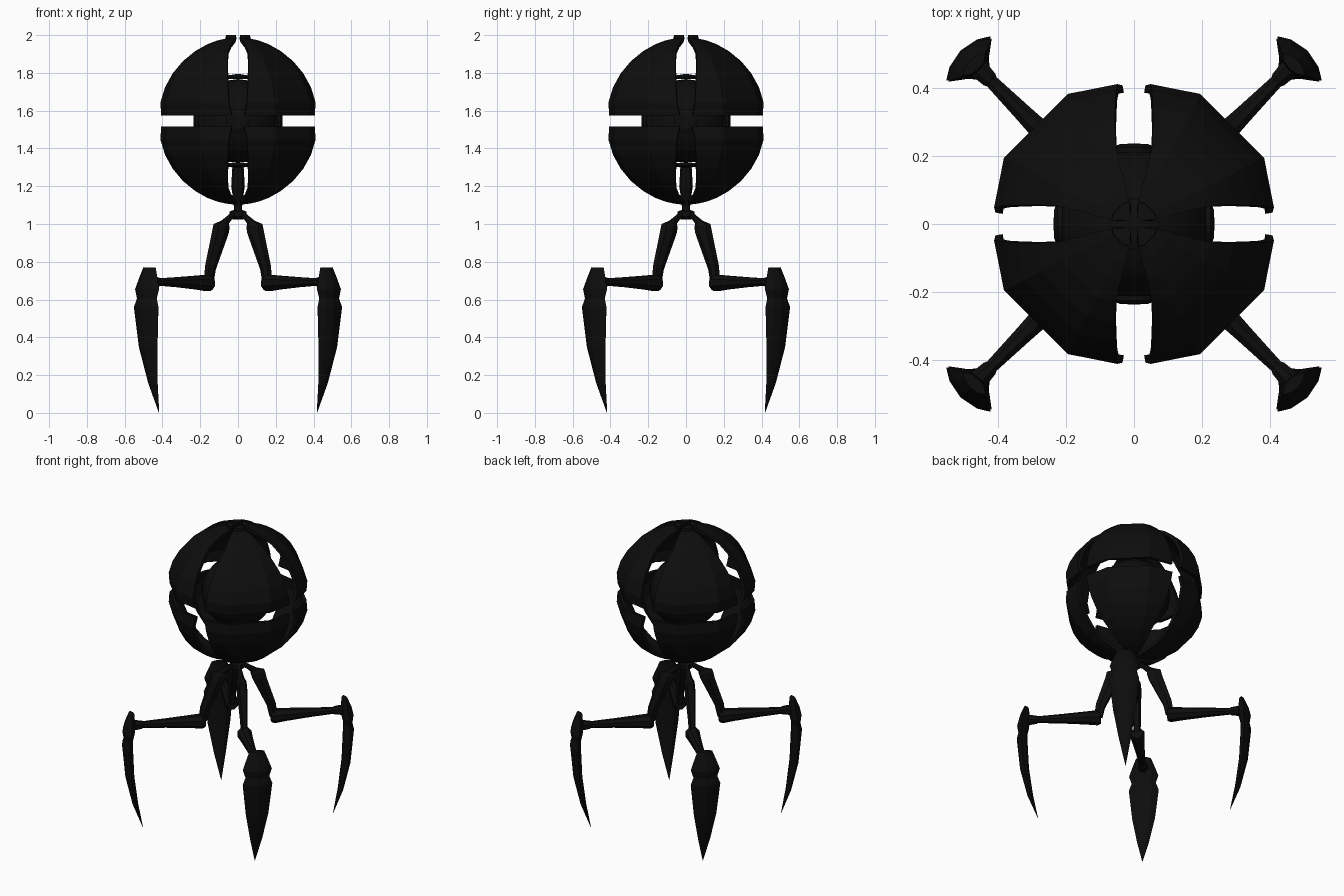
import bpy, math
from mathutils import Matrix, Vector

if "Cube" in bpy.data.objects:
    bpy.data.objects.remove(bpy.data.objects["Cube"])

CZ = 1.545          # centre height of the round body
R = 0.442           # outer radius of the body shell

black = bpy.data.materials.new("black_metal")
black.diffuse_color = (0.004, 0.004, 0.004, 1)
black.use_nodes = True
black.node_tree.nodes["Principled BSDF"].inputs["Base Color"].default_value = black.diffuse_color


def make(name, verts, faces, matrix=Matrix(), smooth=False):
    me = bpy.data.meshes.new(name)
    me.from_pydata([tuple(v) for v in verts], [], faces)
    me.materials.append(black)
    for p in me.polygons:
        p.use_smooth = smooth
    ob = bpy.data.objects.new(name, me)
    ob.matrix_world = matrix
    bpy.context.collection.objects.link(ob)
    return ob


def loft(name, rings, matrix=Matrix(), smooth=False):
    """Skin a list of equal-length rings and cap both ends."""
    n = len(rings[0])
    verts = [v for ring in rings for v in ring]
    faces = [(k * n + i, k * n + (i + 1) % n, (k + 1) * n + (i + 1) % n, (k + 1) * n + i)
             for k in range(len(rings) - 1) for i in range(n)]
    faces += [tuple(reversed(range(n))), tuple(range(len(verts) - n, len(verts)))]
    return make(name, verts, faces, matrix, smooth)


def lathe(name, profile, sides, matrix=Matrix(), smooth=False):
    """Turn (radius, height) points around z."""
    rings = [[(r * math.cos(2 * math.pi * i / sides), r * math.sin(2 * math.pi * i / sides), z)
              for i in range(sides)] for r, z in profile]
    return loft(name, rings, matrix, smooth)


def turn(k):
    return Matrix.Rotation(k * math.pi / 2, 4, 'Z')


# Body shell: eight curved panels, separated by slots
def panel(name, k, up):
    # latitude, radius factor, half width of the slot beside it
    lats = [(4, 0.96, 0.035), (13, 0.995, 0.05), (24, 1, 0.055), (35, 1, 0.057),
            (46, 1, 0.058), (57, 1, 0.055), (67, 1, 0.04), (75, 1, 0.024), (81, 1, 0.014)]
    rows = [(R * f * math.cos(math.radians(a)), R * f * math.sin(math.radians(a)), d)
            for a, f, d in lats]
    if up:      # raised collar at the top
        rows += [(0.068, 0.455, 0.012), (0.02, 0.455, 0.011)]
    else:
        rows += [(0.025, -0.0 + R, 0.011)]
    verts = []
    for rho, z, d in rows:
        a0 = math.asin(min(0.7, d / rho))
        a1 = max(math.radians(27), a0 + 0.05)
        for a, f in ((a0, 0.965), (a1, 1), (math.pi / 2 - a1, 1), (math.pi / 2 - a0, 0.965)):
            verts.append((rho * f * math.cos(a), rho * f * math.sin(a), z if up else -z))
    faces = []
    for i in range(len(rows) - 1):
        for j in range(3):
            q = (i * 4 + j, i * 4 + j + 1, i * 4 + j + 5, i * 4 + j + 4)
            faces.append(q if up else q[::-1])
    ob = make(name, verts, faces, Matrix.Translation((0, 0, CZ)) @ turn(k))
    mod = ob.modifiers.new("thickness", 'SOLIDIFY')
    mod.thickness = 0.022
    mod.offset = -1


for k in range(4):
    panel("upper_shell_panel", k, True)
    panel("lower_shell_panel", k, False)

# Inner core with a thin cap facing each axis
core = [(max(0.002, 0.222 * math.cos(math.radians(a))), 0.222 * math.sin(math.radians(a)))
        for a in range(-90, 91, 15)]
lathe("core", core, 24, Matrix.Translation((0, 0, CZ)), True)
cap = [(0.07, 0.222), (0.075, 0.232), (0.05, 0.242), (0.002, 0.25)]
axes = [Matrix(), Matrix.Rotation(math.pi, 4, 'X')]
for m in axes:
    lathe("core_cap", cap, 16, Matrix.Translation((0, 0, CZ)) @ m)
side_cap = [(0.065, 0.2), (0.065, 0.225), (0.04, 0.235), (0.002, 0.236)]
for k in range(4):
    lathe("core_side_cap", side_cap, 16,
          Matrix.Translation((0, 0, CZ)) @ turn(k) @ Matrix.Rotation(math.pi / 2, 4, 'Y'))

# Stalk below the core, and the hub that carries the legs
lathe("stalk", [(0.02, 1.06), (0.024, 1.12), (0.036, 1.2), (0.03, 1.3)], 8)
lathe("hub", [(0.025, 1.025), (0.045, 1.04), (0.045, 1.065), (0.022, 1.075), (0.022, 1.11)], 12)


# Legs, each built pointing along +x and turned onto a diagonal
def tube(name, sections, matrix, sides=8):
    """Round limb through (x, z, radius) points, in the xz plane."""
    pts = [Vector((x, 0, z)) for x, z, r in sections]
    axis = (pts[-1] - pts[0]).normalized()
    side = Vector((0, 1, 0))
    other = axis.cross(side)
    rings = []
    for p, (x, z, r) in zip(pts, sections):
        rings.append([p + r * (math.cos(t) * side + math.sin(t) * other)
                      for t in (2 * math.pi * (i + 0.5) / sides for i in range(sides))])
    loft(name, rings, matrix)


def box_ring(x0, x1, z0, z1, w):
    """Six-sided thigh section: back edge, flat sides, front edge."""
    mx, mz = (x0 + x1) / 2, (z0 + z1) / 2
    return [(x0, -w * 0.6, z0), (mx, -w, mz), (x1, -w * 0.6, z1),
            (x1, w * 0.6, z1), (mx, w, mz), (x0, w * 0.6, z0)]


def blade_ring(z, outer, thick, w):
    """Crescent section of the foot blade."""
    mid = outer - thick * 0.5
    return [(mid, -w, z), (outer - thick * 0.17, -w * 0.62, z), (outer, 0, z),
            (outer - thick * 0.17, w * 0.62, z), (mid, w, z),
            (outer - thick * 0.9, w * 0.55, z), (outer - thick, 0, z),
            (outer - thick * 0.9, -w * 0.55, z)]


blade = [(0.0, 0.592, 0.002, 0.001), (0.16, 0.655, 0.035, 0.036), (0.35, 0.70, 0.055, 0.07),
         (0.56, 0.72, 0.065, 0.092), (0.605, 0.71, 0.055, 0.074), (0.655, 0.718, 0.075, 0.09),
         (0.71, 0.705, 0.065, 0.07), (0.77, 0.68, 0.035, 0.046)]

for k in range(4):
    m = Matrix.Rotation(math.pi / 4, 4, 'Z') @ turn(k)
    tube("hip", [(0.015, 1.06, 0.02), (0.06, 1.035, 0.015), (0.12, 0.99, 0.024)], m)
    loft("thigh", [box_ring(0.195, 0.24, 0.69, 0.72, 0.022),
                   box_ring(0.18, 0.232, 0.76, 0.78, 0.024),
                   box_ring(0.09, 0.175, 0.95, 0.955, 0.034),
                   box_ring(0.08, 0.165, 0.985, 1.0, 0.03),
                   box_ring(0.085, 0.11, 1.02, 1.02, 0.012)], m)
    tube("forearm", [(0.205, 0.685, 0.036), (0.225, 0.688, 0.047), (0.30, 0.69, 0.04),
                     (0.45, 0.692, 0.029), (0.59, 0.693, 0.021), (0.66, 0.693, 0.021)], m)
    tube("wrist", [(0.585, 0.693, 0.018), (0.60, 0.693, 0.026), (0.65, 0.693, 0.032)], m)
    loft("foot_blade", [blade_ring(*b) for b in blade], m)
